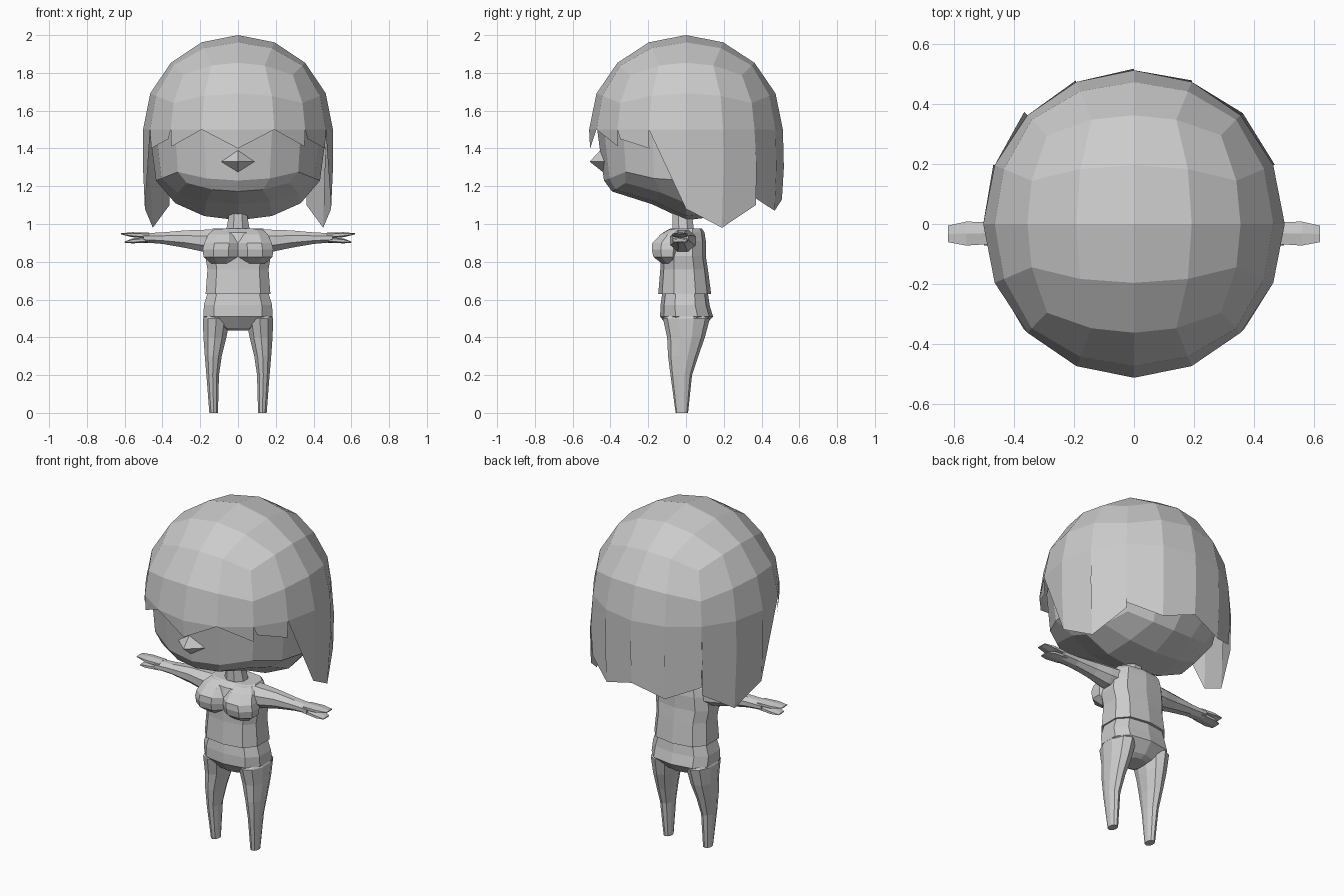
import bpy, math
from mathutils import Vector

grey = bpy.data.materials.new("plain_grey")
grey.diffuse_color = (0.6, 0.6, 0.6, 1)


def make(name, verts, faces):
    me = bpy.data.meshes.new(name)
    me.from_pydata([tuple(v) for v in verts], [], faces)
    me.materials.append(grey)
    ob = bpy.data.objects.new(name, me)
    bpy.context.collection.objects.link(ob)
    return ob


def loft(name, rings, n=10, axis='Z', side=1, power=1.0):
    """Rings of (position, centre a, centre b, radius a, radius b); power < 1 is boxier."""
    def soft(v):
        return math.copysign(abs(v) ** power, v)

    verts, faces = [], []
    for p, ca, cb, ra, rb in rings:
        for i in range(n):
            t = 2 * math.pi * (i + 0.5) / n
            a, b = ca + ra * soft(math.cos(t)), cb + rb * soft(math.sin(t))
            verts.append((side * a, b, p) if axis == 'Z' else (side * p, a, b))
    for r in range(len(rings) - 1):
        for i in range(n):
            j = (i + 1) % n
            f = (r * n + i, r * n + j, r * n + n + j, r * n + n + i)
            faces.append(f if side > 0 else f[::-1])
    cap0, cap1 = tuple(range(n))[::-1], tuple(range((len(rings) - 1) * n, len(rings) * n))
    faces += [cap0, cap1] if side > 0 else [cap0[::-1], cap1[::-1]]
    return make(name, verts, faces)


def quad_sphere(name, place, upper_only=False):
    """Cube sphere with four by four faces per side, each point moved by place()."""
    index, verts, faces = {}, [], []

    def vid(p):
        k = tuple(round(c, 4) for c in p)
        if k not in index:
            index[k] = len(verts)
            verts.append(place(p))
        return index[k]

    for ax in range(3):
        for s in (-1, 1):
            for i in range(4):
                for j in range(4):
                    quad = []
                    for di, dj in ((0, 0), (1, 0), (1, 1), (0, 1)):
                        c = [0, 0, 0]
                        c[ax] = s
                        c[(ax + 1) % 3] = math.tan(math.pi / 4 * ((i + di) / 2 - 1))
                        c[(ax + 2) % 3] = math.tan(math.pi / 4 * ((j + dj) / 2 - 1))
                        quad.append(Vector(c).normalized())
                    if upper_only and min(q.z for q in quad) < -0.01:
                        continue
                    f = [vid(q) for q in quad]
                    faces.append(f if s > 0 else f[::-1])
    return make(name, verts, faces)


# Head: rounded above, flatter below, chin a little higher than the back of the jaw
def head_point(p):
    x, y, z = p.x, p.y, p.z
    if z < -0.01:
        if z < -0.5:
            z = -abs(z) ** 0.6 + 0.13 * min(1, max(0, -y) / 0.38)
            if y < -0.5:
                y *= 1.18
        else:
            z = -abs(z) ** 0.6
    return (x * 0.47, y * 0.47, 1.5 + z * 0.48)


quad_sphere("head", head_point)

# Nose
make("nose", [(0, -0.455, 1.39), (-0.1, -0.42, 1.33), (0.1, -0.42, 1.33),
              (0, -0.51, 1.33), (0, -0.44, 1.275), (0, -0.38, 1.33)],
     [(0, 1, 3), (0, 3, 2), (3, 1, 4), (3, 4, 2), (0, 5, 1), (0, 2, 5), (5, 4, 1), (5, 2, 4)])

# Hair cap
quad_sphere("hair_cap", lambda p: (p.x * 0.503, p.y * 0.513, 1.5 + p.z * 0.5), True)


# Hair hanging from the cap rim: points are (step of 22.5 degrees, height, radius scale)
def hang(name, polys):
    for s in (1, -1):
        verts, faces = [], []
        for poly in polys:
            f = []
            for step, z, r in poly:
                t = step * math.pi / 8
                f.append(len(verts))
                verts.append((s * 0.503 * r * math.cos(t), 0.513 * r * math.sin(t), z))
            faces.append(f if s > 0 else f[::-1])
        make(name, verts, faces)


hang("side_lock", [
    [(-1, 1.5, 1), (0, 1.08, 0.98), (0, 1.3, 1), (0, 1.5, 1)],
    [(0, 1.5, 1), (0, 1.3, 1), (0, 1.08, 0.98), (1, 0.98, 0.97), (1, 1.3, 1.01), (1, 1.5, 1)],
    [(1, 1.5, 1), (1, 1.3, 1.01), (1, 0.98, 0.97), (2, 1.1, 1.02), (2, 1.3, 1.03), (2, 1.5, 1)]])
hang("back_hair", [
    [(2, 1.5, 1), (2, 1.3, 1.02), (2, 1.14, 1.0), (3, 1.07, 0.99), (3, 1.3, 1.01), (3, 1.5, 1)],
    [(3, 1.5, 1), (3, 1.3, 1.01), (3, 1.07, 0.99), (4, 1.13, 0.99), (4, 1.3, 1.01), (4, 1.5, 1)]])
hang("side_fringe", [
    [(-2, 1.5, 1), (-3, 1.5, 1), (-2, 1.41, 0.99)],
    [(-1, 1.5, 1), (-2, 1.5, 1), (-1.9, 1.45, 1), (-1, 1.4, 0.99)]])
hang("front_fringe", [[(-3, 1.5, 1), (-4, 1.5, 1), (-4, 1.4, 0.99)]])

# Neck and torso
loft("neck", [(0.94, 0, -0.01, 0.075, 0.065), (0.98, 0, -0.015, 0.065, 0.06),
              (1.06, 0, -0.02, 0.05, 0.055)], 8)
loft("shirt", [(0.63, 0, -0.007, 0.178, 0.14), (0.76, 0, -0.01, 0.168, 0.126),
               (0.83, 0, -0.015, 0.18, 0.12), (0.91, 0, -0.015, 0.17, 0.12),
               (0.955, 0, -0.012, 0.158, 0.11), (0.975, 0, 0.0, 0.14, 0.085)], 10, power=0.75)
loft("hips", [(0.435, 0, 0.0, 0.06, 0.06), (0.45, 0, 0.0, 0.09, 0.09),
              (0.51, 0, 0.003, 0.189, 0.14), (0.57, 0, -0.005, 0.188, 0.13),
              (0.64, 0, -0.005, 0.166, 0.12)], 10, power=0.75)

for s in (1, -1):
    # Chest
    loft("chest", [(0.79, 0.085, -0.085, 0.06, 0.045), (0.825, 0.09, -0.1, 0.1, 0.078),
                   (0.865, 0.09, -0.1, 0.105, 0.088), (0.9, 0.086, -0.095, 0.1, 0.09),
                   (0.945, 0.08, -0.07, 0.085, 0.07), (0.97, 0.075, -0.045, 0.06, 0.05)],
         8, side=s)
    # Leg
    loft("leg", [(0, 0.129, -0.022, 0.024, 0.033), (0.2, 0.134, -0.025, 0.035, 0.057),
                 (0.3, 0.131, -0.015, 0.047, 0.08), (0.4, 0.122, 0.0, 0.064, 0.1),
                 (0.5, 0.115, 0.002, 0.075, 0.124), (0.55, 0.105, 0, 0.06, 0.08)], 10, side=s)
    # Arm
    loft("arm", [(0.12, -0.015, 0.91, 0.075, 0.066), (0.19, -0.018, 0.912, 0.068, 0.062),
                 (0.28, -0.02, 0.92, 0.052, 0.05), (0.4, -0.025, 0.925, 0.044, 0.033),
                 (0.5, -0.03, 0.927, 0.046, 0.026)], 8, 'X', s)
    # Two flat pointed fingers
    for name, z, tip_x, tip_z in (("upper_finger", 0.939, 0.62, 0.948),
                                  ("lower_finger", 0.917, 0.6, 0.904)):
        loft(name, [(0.47, -0.03, z, 0.042, 0.016), (0.56, -0.032, (z + tip_z) / 2, 0.046, 0.013),
                    (tip_x, -0.033, tip_z, 0.032, 0.003)], 6, 'X', s)
